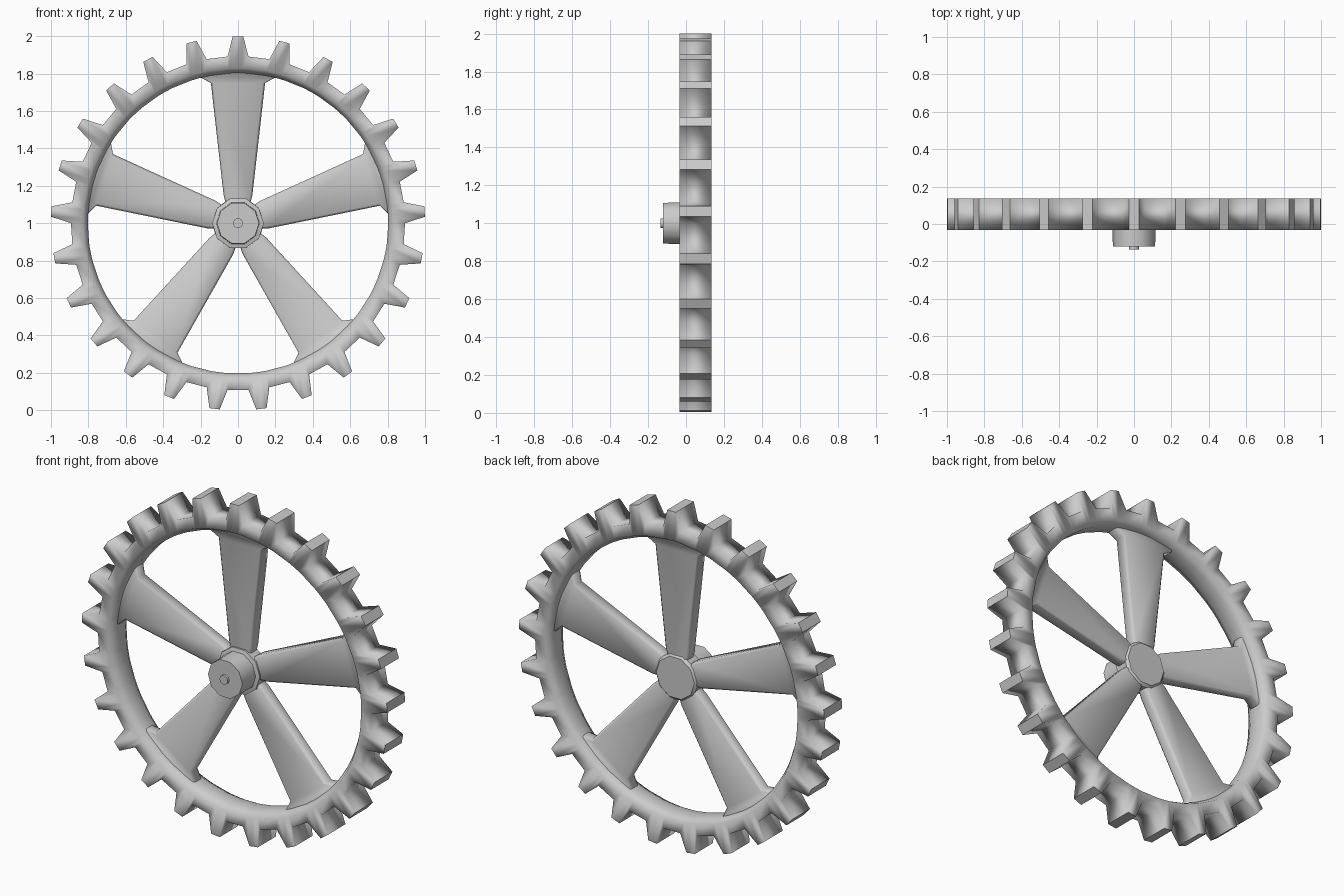
import bpy, bmesh
from math import sin, cos, pi, radians

if "Cube" in bpy.data.objects:
    bpy.data.objects.remove(bpy.data.objects["Cube"])

Y0, Y1 = -0.033, 0.135   # front and back of the rim
TEETH, SPOKES = 25, 5


def finish(bm, name, angle=None):
    bmesh.ops.recalc_face_normals(bm, faces=bm.faces[:])
    for f in bm.faces:
        f.smooth = True
    if angle is not None:
        for e in bm.edges:
            if len(e.link_faces) == 2 and e.calc_face_angle() > radians(angle):
                e.smooth = False
    me = bpy.data.meshes.new(name)
    bm.to_mesh(me)
    bm.free()
    ob = bpy.data.objects.new(name, me)
    bpy.context.collection.objects.link(ob)
    return ob


def polar(r, a, y):
    # angle measured clockwise from straight up, around the wheel centre
    return (r * sin(a), y, 1 + r * cos(a))


def loft(bm, rings):
    # joins closed cross-sections into one closed loop, returns the face rows
    rows = []
    n = len(rings)
    for i in range(n):
        a, b = rings[i], rings[(i + 1) % n]
        m = len(a)
        rows.append([bm.faces.new((a[j], a[(j + 1) % m], b[(j + 1) % m], b[j]))
                     for j in range(m)])
    return rows


# toothed rim: outline of one tooth repeated, flat sides, bevelled bore
bm = bmesh.new()
tooth = [(-3.6, 0.893), (-1.6, 1.0), (1.6, 1.0), (3.6, 0.893)]
rings = []
for t in range(TEETH):
    for deg, r in tooth:
        a = 2 * pi * t / TEETH + radians(deg)
        section = [(r, Y0), (r, Y1), (0.825, Y1), (0.803, 0.095),
                   (0.803, 0.015), (0.83, Y0)]
        rings.append([bm.verts.new(polar(rr, a, y)) for rr, y in section])
rows = loft(bm, rings)
for i, row in enumerate(rows):
    if i % 4 == 1:                       # crisp tooth tips
        for e in row[0].edges:
            e.smooth = False
finish(bm, "toothed_rim")

# spokes: tapered slabs that flare where they meet the rim
half = [(0.09, 0.06), (0.15, 0.077), (0.75, 0.145), (0.785, 0.21), (0.82, 0.225)]
outline = [(r, w) for r, w in half] + [(r, -w) for r, w in reversed(half)]
bm = bmesh.new()
for s in range(SPOKES):
    a = 2 * pi * s / SPOKES

    def layer(inset, y):
        out = []
        for r, w in outline:
            w -= inset if w > 0 else -inset
            out.append(bm.verts.new((r * sin(a) + w * cos(a), y,
                                     1 + r * cos(a) - w * sin(a))))
        return out

    layers = [layer(0.012, 0.015), layer(0, 0.028), layer(0, 0.078), layer(0.012, 0.09)]
    for lo, hi in zip(layers, layers[1:]):
        for j in range(len(lo)):
            k = (j + 1) % len(lo)
            bm.faces.new((lo[j], lo[k], hi[k], hi[j]))
    for cap in (layers[0], layers[-1]):
        n = len(cap)
        for j in range(n // 2 - 1):
            bm.faces.new((cap[j], cap[j + 1], cap[n - 2 - j], cap[n - 1 - j]))
finish(bm, "spokes", 60)

# hub: collar, front boss and centre pin turned as one ten-sided profile
bm = bmesh.new()
profile = [(0.027, -0.135), (0.027, -0.12), (0.113, -0.12), (0.116, 0.0),
           (0.138, 0.006), (0.14, 0.085), (0.125, 0.1)]
N = 10
cols = [[bm.verts.new(polar(r, 2 * pi * (i + 0.5) / N, y)) for i in range(N)]
        for r, y in profile]
for lo, hi in zip(cols, cols[1:]):
    for j in range(N):
        k = (j + 1) % N
        bm.faces.new((lo[j], lo[k], hi[k], hi[j]))
bm.faces.new(cols[0])
bm.faces.new(cols[-1])
finish(bm, "hub", 40)
